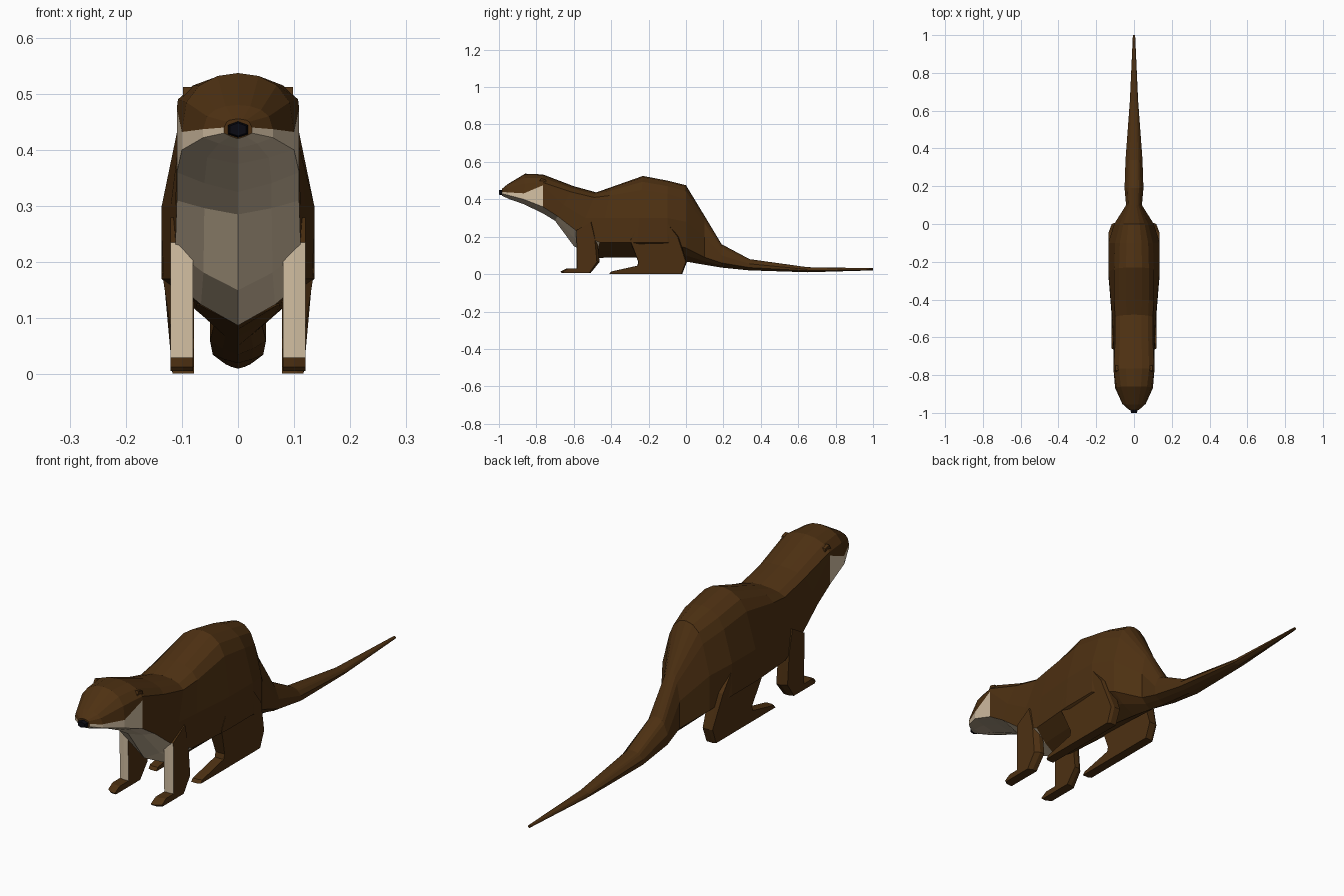
import bpy, bmesh

old = bpy.data.objects.get("Cube")
if old:
    bpy.data.objects.remove(old, do_unlink=True)


def material(name, rgb):
    m = bpy.data.materials.new(name)
    m.use_nodes = True
    m.diffuse_color = (*rgb, 1)
    bsdf = m.node_tree.nodes["Principled BSDF"]
    bsdf.inputs["Base Color"].default_value = (*rgb, 1)
    bsdf.inputs["Roughness"].default_value = 0.9
    return m


BROWN = material("brown_fur", (0.075, 0.030, 0.006))
CREAM = material("cream_fur", (0.66, 0.53, 0.37))
BLACK = material("black_nose", (0.003, 0.003, 0.006))


def finish(bm, name, mats, mirror=False):
    bmesh.ops.recalc_face_normals(bm, faces=bm.faces)
    mesh = bpy.data.meshes.new(name)
    bm.to_mesh(mesh)
    bm.free()
    for m in mats:
        mesh.materials.append(m)
    ob = bpy.data.objects.new(name, mesh)
    bpy.context.collection.objects.link(ob)
    if mirror:
        mod = ob.modifiers.new("Mirror", 'MIRROR')
        mod.use_mirror_merge = False
    return ob


def loft(bm, rings):
    """Skin closed rings of points and cap both ends; returns {face: (ring, side)}."""
    vs = [[bm.verts.new(p) for p in r] for r in rings]
    n = len(vs[0])
    tags = {}
    for i in range(len(vs) - 1):
        for k in range(n):
            l = (k + 1) % n
            f = bm.faces.new((vs[i][k], vs[i][l], vs[i + 1][l], vs[i + 1][k]))
            tags[f] = (i, k)
    bm.faces.new(vs[0])
    bm.faces.new(vs[-1])
    return tags


# Body from nose to tail tip. Each section: y at top, y at bottom,
# z of top, shoulder, upper side, lower side, bottom, then half widths
# at the shoulder and at the side
SECTIONS = [
    (-.985, -.985, .455, .45, .44, .43, .42, .02, .025),
    (-.955, -.95, .48, .46, .437, .422, .403, .055, .062),
    (-.86, -.87, .537, .485, .432, .40, .375, .092, .1),
    (-.765, -.765, .533, .49, .475, .36, .325, .107, .109),
    (-.60, -.70, .47, .44, .37, .31, .285, .10, .109),
    (-.48, -.60, .437, .41, .30, .22, .15, .10, .112),
    (-.40, -.48, .465, .42, .30, .17, .087, .105, .12),
    (-.23, -.27, .525, .45, .30, .17, .09, .105, .136),
    (-.10, -.10, .50, .43, .30, .17, .08, .10, .136),
    (0, 0, .475, .40, .28, .14, .067, .075, .105),
    (.10, .10, .31, .27, .20, .09, .05, .03, .042),
    (.19, .19, .16, .14, .10, .06, .035, .035, .05),
    (.34, .34, .08, .07, .055, .035, .02, .03, .045),
    (.65, .65, .037, .033, .025, .018, .01, .018, .022),
    (1, 1, .032, .03, .027, .024, .02, .004, .006),
]


def section_ring(s):
    yt, yb, top, sh, hi, lo, bot, ws, w = s
    half = [(0, top), (.4 * ws, top - .1 * (top - sh)),
            (.75 * ws, top - .42 * (top - sh)), (ws, sh), (w, hi), (w, lo),
            (.55 * w, bot + .45 * (lo - bot)), (0, bot)]
    full = half + [(-x, z) for x, z in half[-2:0:-1]]
    return [(x, yt + (yb - yt) * (top - z) / (top - bot), z) for x, z in full]


bm = bmesh.new()
for face, (i, k) in loft(bm, [section_ring(s) for s in SECTIONS]).items():
    row = k if k < 7 else 13 - k
    # Cream cheeks, throat and chest
    if (i < 3 and row >= 4) or (i < 6 and row >= 5):
        face.material_index = 1
finish(bm, "body", [BROWN, CREAM])


# Legs: a side profile in (y, z), stacked across x with a bevelled outer side
def leg(name, profile, x_in, x_mid, x_out, flare, squeeze, cream_front):
    yc = sum(p[0] for p in profile) / len(profile)

    def slice_at(x, s, fl):
        return [(x + fl * min(max((z - .06) / .1, 0), 1), yc + (y - yc) * s, z)
                for y, z in profile]

    b = bmesh.new()
    loft(b, [slice_at(x_in, 1, 0), slice_at(x_mid, 1, flare),
             slice_at(x_out, squeeze, flare)])
    bmesh.ops.recalc_face_normals(b, faces=b.faces)
    if cream_front:
        for f in b.faces:
            if f.normal.y < -.6 and .035 < f.calc_center_median().z < .25:
                f.material_index = 1
    finish(b, name, [BROWN, CREAM], mirror=True)


leg("front_legs",
    [(-.588, .235), (-.585, .03), (-.64, .03), (-.672, .013), (-.665, .006),
     (-.51, .006), (-.462, .065), (-.475, .19), (-.50, .28)],
    .08, .10, .12, 0, .86, True)

leg("hind_legs",
    [(-.41, .002), (-.40, .014), (-.26, .045), (-.255, .065), (-.30, .18),
     (-.25, .28), (-.12, .30), (-.04, .20), (.005, .065), (-.02, .002)],
    .078, .105, .117, .018, .97, False)

# Ears: small wedges at the back of the head
bm = bmesh.new()
loft(bm, [[(x, -.79, .485), (x, -.775, .512), (x, -.75, .505), (x, -.745, .48)]
          for x in (.082, .098)])
finish(bm, "ears", [BROWN], mirror=True)

# Nose: six-sided plug
hexagon = [(-.018, .428), (-.018, .444), (0, .451), (.018, .444), (.018, .428), (0, .422)]
bm = bmesh.new()
loft(bm, [[(x * s, y, .437 + (z - .437) * s) for x, z in hexagon]
          for y, s in ((-1, .8), (-.99, 1), (-.97, 1))])
finish(bm, "nose", [BLACK])
